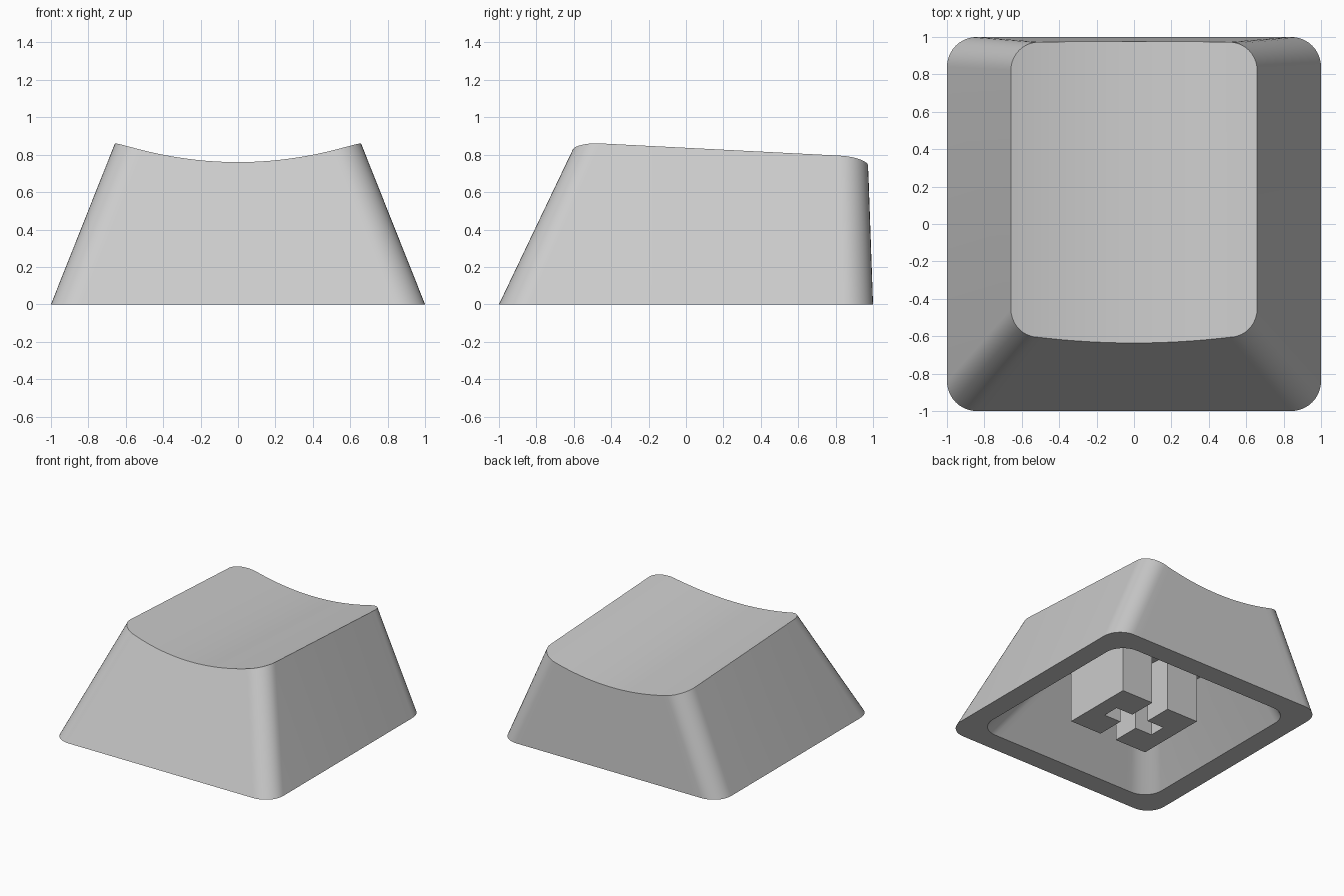
import bpy, bmesh, math

if "Cube" in bpy.data.objects:
    bpy.data.objects.remove(bpy.data.objects["Cube"], do_unlink=True)

grey = bpy.data.materials.new("light_grey_plastic")
grey.use_nodes = True
grey.diffuse_color = (0.6, 0.6, 0.6, 1)
grey.node_tree.nodes["Principled BSDF"].inputs["Base Color"].default_value = (0.6, 0.6, 0.6, 1)

CORNER, EDGE = 10, 24  # segments per rounded corner and per long edge
TOP_X = 0.658          # half width of the dished top


def finish(bm, name):
    bmesh.ops.recalc_face_normals(bm, faces=bm.faces)
    mesh = bpy.data.meshes.new(name)
    bm.to_mesh(mesh)
    bm.free()
    mesh.materials.append(grey)
    obj = bpy.data.objects.new(name, mesh)
    bpy.context.collection.objects.link(obj)
    return obj


def rounded_ring(half_x, y_front, y_back, r):
    """Rounded rectangle: front points left to right, then back points right to left."""
    arc = []
    for i in range(CORNER + 1):
        a = math.pi / 2 * i / CORNER
        arc.append((-half_x + r - r * math.cos(a), r - r * math.sin(a)))
    flat = half_x - r
    line = [(-flat + 2 * flat * i / EDGE, 0) for i in range(1, EDGE)]
    profile = arc + line + [(-x, d) for x, d in reversed(arc)]
    front = [(x, y_front + d) for x, d in profile]
    back = [(x, y_back - d) for x, d in reversed(profile)]
    return front + back


def dish_height(x, y):
    """Cylindrical dish, sloping down to the back."""
    return 0.76 - 0.051 * (y + 0.63) + 0.109 * (x / TOP_X) ** 2


# Cap shell: sloping ceiling, opening, outer foot and dished top, bridged in order
bm = bmesh.new()
top = []
for x, y in rounded_ring(TOP_X, -0.606, 0.973, 0.15):
    bow = max(0, 1 - (x / 0.508) ** 2)
    y += -0.03 * bow if y < 0 else 0.003 * bow
    top.append((x, y, dish_height(x, y)))
rings = [
    [(x, y, 0.485 - 0.051 * y) for x, y in rounded_ring(0.485, -0.43, 0.8, 0.14)],
    [(x, y, 0) for x, y in rounded_ring(0.83, -0.83, 0.83, 0.16)],
    [(x, y, 0) for x, y in rounded_ring(1, -1, 1, 0.16)],
    top,
]
rings = [[bm.verts.new(p) for p in ring] for ring in rings]
count = len(top)
for low, high in zip(rings, rings[1:]):
    for i in range(count):
        j = (i + 1) % count
        bm.faces.new((low[i], low[j], high[j], high[i]))
# Strips running front to back close the ceiling and the dish
for ring in (rings[0], rings[-1]):
    for i in range(count // 2 - 1):
        bm.faces.new((ring[i], ring[i + 1], ring[count - 2 - i], ring[count - 1 - i]))
cap = finish(bm, "cap_shell")
bpy.context.view_layer.objects.active = cap
cap.select_set(True)
bpy.ops.object.shade_smooth_by_angle(angle=math.radians(30))
cap.select_set(False)


def prism(name, outline, z0, z1):
    bm = bmesh.new()
    face = bm.faces.new([bm.verts.new((x, y, z0)) for x, y in outline])
    new = bmesh.ops.extrude_face_region(bm, geom=[face])["geom"]
    bmesh.ops.translate(bm, vec=(0, 0, z1 - z0),
                        verts=[v for v in new if isinstance(v, bmesh.types.BMVert)])
    return finish(bm, name)


# Stem: two notched prongs leaving a cross-shaped socket
SLOT, NOTCH, SX, SY = 0.075, 0.07, 0.363, 0.303
half = [(SLOT, -SY), (SX, -SY), (SX, SY), (SLOT, SY),
        (SLOT, NOTCH), (0.23, NOTCH), (0.23, -NOTCH), (SLOT, -NOTCH)]
for side, sign in (("left", 1), ("right", -1)):
    prism("stem_prong_" + side, [(sign * x, y) for x, y in half], 0, 0.51)
